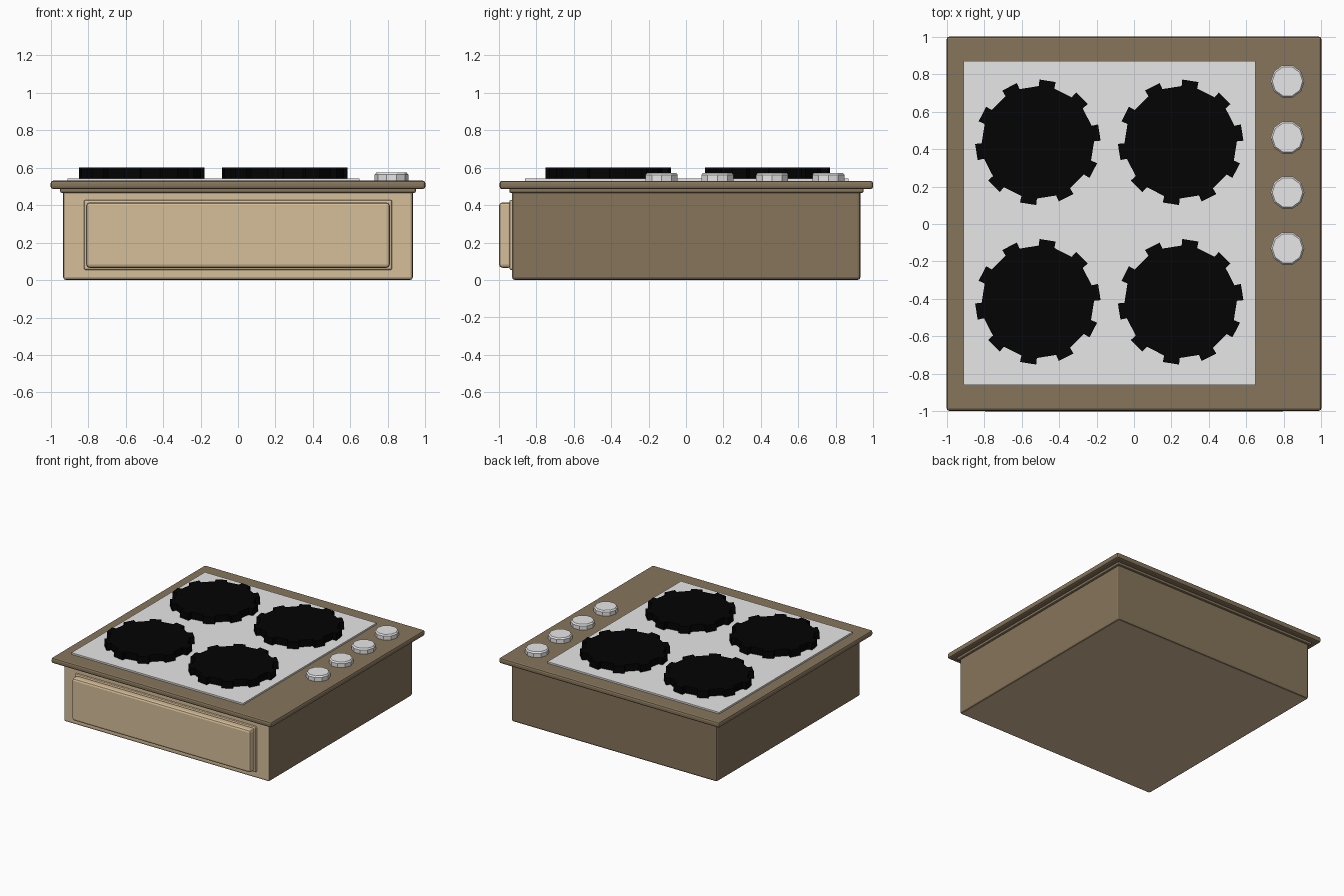
import bpy, bmesh, math

if "Cube" in bpy.data.objects:
    bpy.data.objects.remove(bpy.data.objects["Cube"])


def material(name, rgb):
    m = bpy.data.materials.new(name)
    lin = [((c / 255 + 0.055) / 1.055) ** 2.4 if c > 10 else c / 255 / 12.92 for c in rgb]
    m.diffuse_color = (*lin, 1)
    m.use_nodes = True
    m.node_tree.nodes["Principled BSDF"].inputs["Base Color"].default_value = m.diffuse_color
    return m


BROWN = material("brown_wood", (134, 117, 91))
TAN = material("light_tan_wood", (214, 191, 154))
GREY = material("light_grey_metal", (231, 231, 231))
BLACK = material("black_iron", (3, 3, 3))


def finish(name, bm, mats):
    bmesh.ops.recalc_face_normals(bm, faces=bm.faces[:])
    me = bpy.data.meshes.new(name)
    bm.to_mesh(me)
    bm.free()
    for m in mats:
        me.materials.append(m)
    ob = bpy.data.objects.new(name, me)
    bpy.context.collection.objects.link(ob)
    return ob


def box(name, lo, hi, mats, bevel=0.0, segments=2):
    bm = bmesh.new()
    bmesh.ops.create_cube(bm, size=1)
    for v in bm.verts:
        v.co = [(a + b) / 2 + c * (b - a) for a, b, c in zip(lo, hi, v.co)]
    if bevel:
        bmesh.ops.bevel(bm, geom=bm.edges[:], offset=bevel, segments=segments,
                        profile=0.5, affect='EDGES')
    return finish(name, bm, mats)


def stack(name, rings, mats):
    """Closed solid from a list of equal-length point rings."""
    bm = bmesh.new()
    loops = [[bm.verts.new(p) for p in ring] for ring in rings]
    n = len(loops[0])
    for a, b in zip(loops, loops[1:]):
        for i in range(n):
            j = (i + 1) % n
            bm.faces.new((a[i], a[j], b[j], b[i]))
    bm.faces.new(loops[0][::-1])
    bm.faces.new(loops[-1])
    return finish(name, bm, mats)


# Cabinet body: brown with a tan front and underside
body = box("cabinet_body", (-0.933, -0.93, 0), (0.933, 0.933, 0.48), [BROWN, TAN], 0.015)
for p in body.data.polygons:
    if p.normal.y < -0.8 or p.normal.z < -0.95:
        p.material_index = 1

# Drawer: thin back frame and raised front
box("drawer_frame", (-0.823, -0.945, 0.053), (0.823, -0.92, 0.428), [TAN], 0.011)
box("drawer_front", (-0.81, -1.0, 0.065), (0.81, -0.93, 0.414), [TAN], 0.018)

# Worktop with a narrower step beneath
box("worktop_step", (-0.95, -0.945, 0.465), (0.95, 0.95, 0.495), [BROWN], 0.01, 2)
box("worktop", (-1, -0.997, 0.485), (1, 1, 0.53), [BROWN], 0.014)

# Hob plate
box("hob_plate", (-0.91, -0.86, 0.52), (0.648, 0.87, 0.543), [GREY])

# Toothed burners
for row, y in (("front", -0.415), ("back", 0.436)):
    for side, x in (("left", -0.513), ("right", 0.249)):
        outline = []
        for k in range(10):
            for da, r in ((-8, 0.3), (-7.5, 0.335), (7.5, 0.335), (8, 0.3)):
                a = math.radians(9 + 36 * k + da)
                outline.append((x + r * math.cos(a), y + r * math.sin(a)))
        stack(f"burner_{row}_{side}",
              [[(px, py, z) for px, py in outline] for z in (0.535, 0.6)], [BLACK])

# Control knobs
for i, y in enumerate((-0.13, 0.168, 0.461, 0.761)):
    rings = []
    for r, z in ((0.09, 0.525), (0.09, 0.562), (0.081, 0.573)):
        rings.append([(0.819 + r * math.cos(math.tau * k / 10),
                       y + r * math.sin(math.tau * k / 10), z) for k in range(10)])
    stack(f"control_knob_{i + 1}", rings, [GREY])
